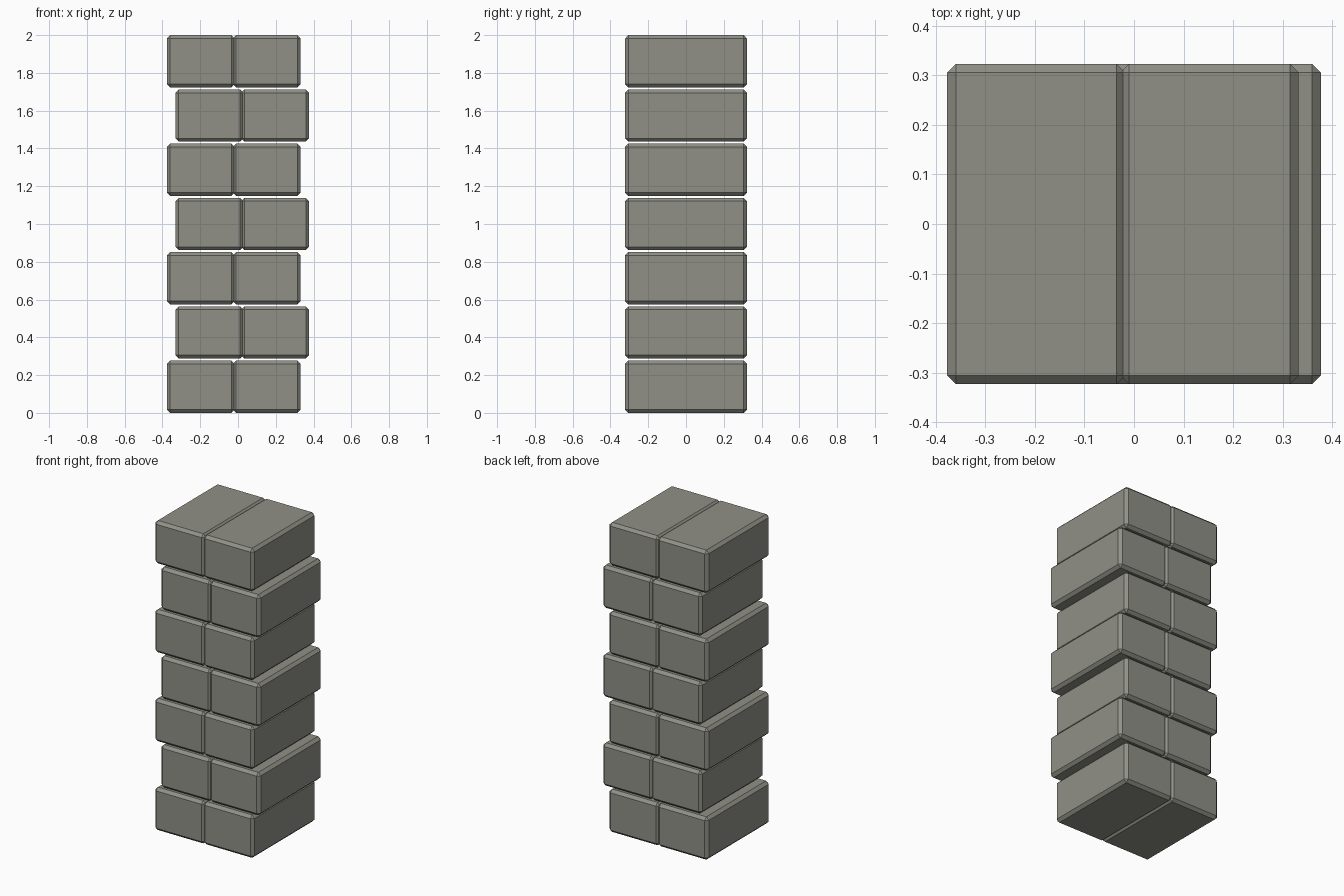
import bpy, bmesh
from mathutils import Matrix, Vector

if "Cube" in bpy.data.objects:
    bpy.data.objects.remove(bpy.data.objects["Cube"])

ROWS = 7
W, D, H = 0.36, 0.646, 0.277      # block size
BEVEL = 0.018
PITCH = (2.0 - H) / (ROWS - 1)    # row spacing
SPREAD = 0.349                    # distance between the two blocks of a row
STAGGER = 0.0225                  # alternating sideways shift

stone = bpy.data.materials.new("grey stone")
stone.diffuse_color = (0.28, 0.28, 0.245, 1)
stone.use_nodes = True
stone.node_tree.nodes["Principled BSDF"].inputs["Base Color"].default_value = stone.diffuse_color


def block(name, x, z):
    """Stone block with single-segment chamfered edges."""
    bm = bmesh.new()
    bmesh.ops.create_cube(bm, size=1)
    bmesh.ops.scale(bm, vec=Vector((W, D, H)), verts=bm.verts)
    bmesh.ops.bevel(bm, geom=bm.edges[:], offset=BEVEL, segments=1,
                    affect='EDGES', profile=0.5)
    me = bpy.data.meshes.new(name)
    bm.to_mesh(me)
    bm.free()
    me.materials.append(stone)
    ob = bpy.data.objects.new(name, me)
    ob.location = (x, 0, z)
    bpy.context.collection.objects.link(ob)


# Stacked rows of paired blocks, alternately shifted left and right
for r in range(ROWS):
    shift = STAGGER if r % 2 else -STAGGER
    for side, label in ((-1, "left"), (1, "right")):
        block(f"stone_block_{label}_{r + 1}", shift + side * SPREAD / 2, H / 2 + r * PITCH)
